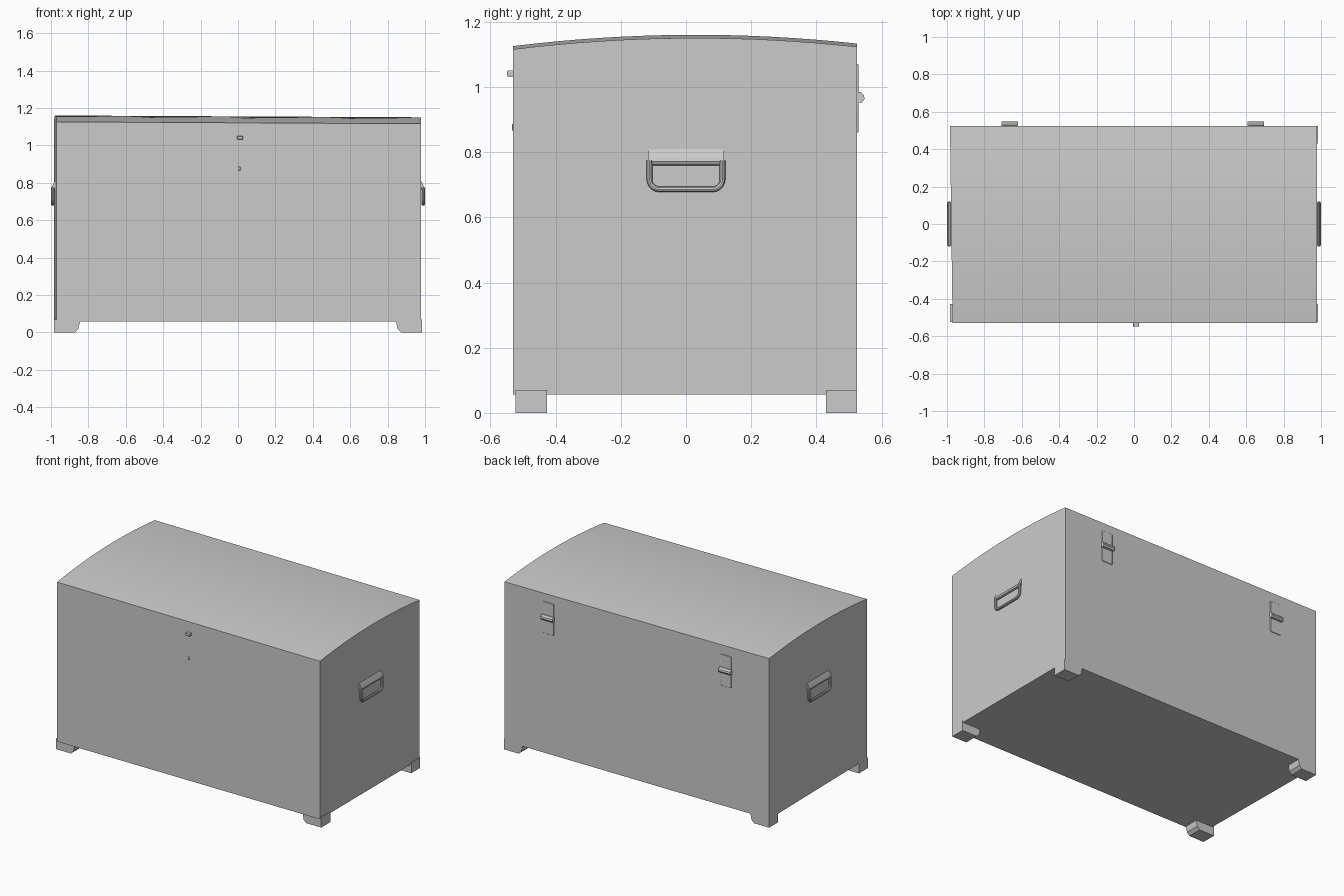
import bpy, bmesh, math
from mathutils import Vector

if "Cube" in bpy.data.objects:
    bpy.data.objects.remove(bpy.data.objects["Cube"])


def add_object(name, bm, smooth=True):
    bmesh.ops.recalc_face_normals(bm, faces=bm.faces[:])
    mesh = bpy.data.meshes.new(name)
    bm.to_mesh(mesh)
    bm.free()
    obj = bpy.data.objects.new(name, mesh)
    bpy.context.collection.objects.link(obj)
    if smooth:
        bpy.ops.object.select_all(action='DESELECT')
        obj.select_set(True)
        bpy.context.view_layer.objects.active = obj
        bpy.ops.object.shade_smooth_by_angle(angle=math.radians(30))
    return obj


def prism(name, points, offset, smooth=True):
    """Extrude a closed outline of 3D points along an offset."""
    bm = bmesh.new()
    face = bm.faces.new([bm.verts.new(p) for p in points])
    new = bmesh.ops.extrude_face_region(bm, geom=[face])['geom']
    bmesh.ops.translate(bm, vec=Vector(offset),
                        verts=[v for v in new if isinstance(v, bmesh.types.BMVert)])
    return add_object(name, bm, smooth)


def box(name, lo, hi, bevel=0.0):
    obj = prism(name, [(lo[0], lo[1], lo[2]), (hi[0], lo[1], lo[2]),
                       (hi[0], hi[1], lo[2]), (lo[0], hi[1], lo[2])],
                (0, 0, hi[2] - lo[2]))
    if bevel:
        mod = obj.modifiers.new("soft_edges", 'BEVEL')
        mod.width, mod.segments = bevel, 2
    return obj


def tube(name, points, radius):
    """Round bar swept along a polyline in the YZ plane."""
    bm = bmesh.new()
    pts = [Vector(p) for p in points]
    rings = []
    for i, p in enumerate(pts):
        t = (pts[min(i + 1, len(pts) - 1)] - pts[max(i - 1, 0)]).normalized()
        u = Vector((1, 0, 0))
        w = t.cross(u)
        rings.append([bm.verts.new(p + radius * (math.cos(a) * u + math.sin(a) * w))
                      for a in (k * math.tau / 10 for k in range(10))])
    for a, b in zip(rings, rings[1:]):
        for k in range(10):
            bm.faces.new((a[k], a[(k + 1) % 10], b[(k + 1) % 10], b[k]))
    bm.faces.new(rings[0])
    bm.faces.new(rings[-1])
    return add_object(name, bm)


# Chest body: side profile with a shallow domed top, run along x
FRONT, BACK, BASE = -0.53, 0.525, 0.057
profile = [(FRONT, BASE), (BACK, BASE)]
for i in range(17):
    y = BACK + (FRONT - BACK) * i / 16
    profile.append((y, 1.155 - 0.11 * (y - 0.03) ** 2))
body = prism("chest_body", [(-0.977, y, z) for y, z in profile], (1.955, 0, 0))
# Hand-built look: ends and lid are very slightly out of square
for v in body.data.vertices:
    if v.co.x < 0:
        v.co.x -= 0.007 * v.co.y / 0.53
    if v.co.z > 0.5:
        v.co.z -= 0.005 * v.co.x

# Four corner feet, chamfered on the inner bottom edge
for sx, side in ((-1, "left"), (1, "right")):
    for y0, y1, end in ((-0.523, -0.427, "front"), (0.43, 0.525, "back")):
        outline = [(0.983, 0.07), (0.983, 0.0), (0.872, 0.0), (0.853, 0.018), (0.843, 0.07)]
        prism(f"{end}_{side}_foot", [(sx * x, y0, z) for x, z in outline],
              (0, y1 - y0, 0))

# Side handles: sloped mounting bracket and a rounded U-shaped bail
for sx, side in ((-1, "left"), (1, "right")):
    bracket = [(0.97, 0.81), (0.980, 0.81), (0.992, 0.785), (0.995, 0.772),
               (0.990, 0.762), (0.97, 0.758)]
    prism(f"{side}_handle_bracket", [(sx * x, -0.115, z) for x, z in bracket],
          (0, 0.23, 0))
    hx, r = sx * 0.990, 0.03
    path = [(hx, -0.112, 0.775)]
    for cy, start in ((-0.082, 180), (0.082, 270)):
        for k in range(6):
            a = math.radians(start + 18 * k)
            path.append((hx, cy + r * math.cos(a), 0.716 + r * math.sin(a)))
    path.append((hx, 0.112, 0.775))
    tube(f"{side}_handle_bail", path, 0.009)

# Rear hinges: thin leaf plates with a projecting knuckle
for hx, side in ((-0.665, "left"), (0.652, "right")):
    box(f"{side}_hinge_leaf", (hx - 0.04, 0.515, 0.86), (hx + 0.04, 0.529, 1.07), 0.003)
    knuckle = [(0.52, 0.985), (0.535, 0.985), (0.546, 0.975), (0.548, 0.963),
               (0.541, 0.953), (0.52, 0.95)]
    prism(f"{side}_hinge_knuckle", [(hx - 0.044, y, z) for y, z in knuckle],
          (0.088, 0, 0))

# Front catch and small keyhole pin
box("front_catch", (-0.005, -0.549, 1.032), (0.027, -0.52, 1.050), 0.003)
box("keyhole_pin", (0.0, -0.534, 0.866), (0.013, -0.52, 0.886), 0.002)
